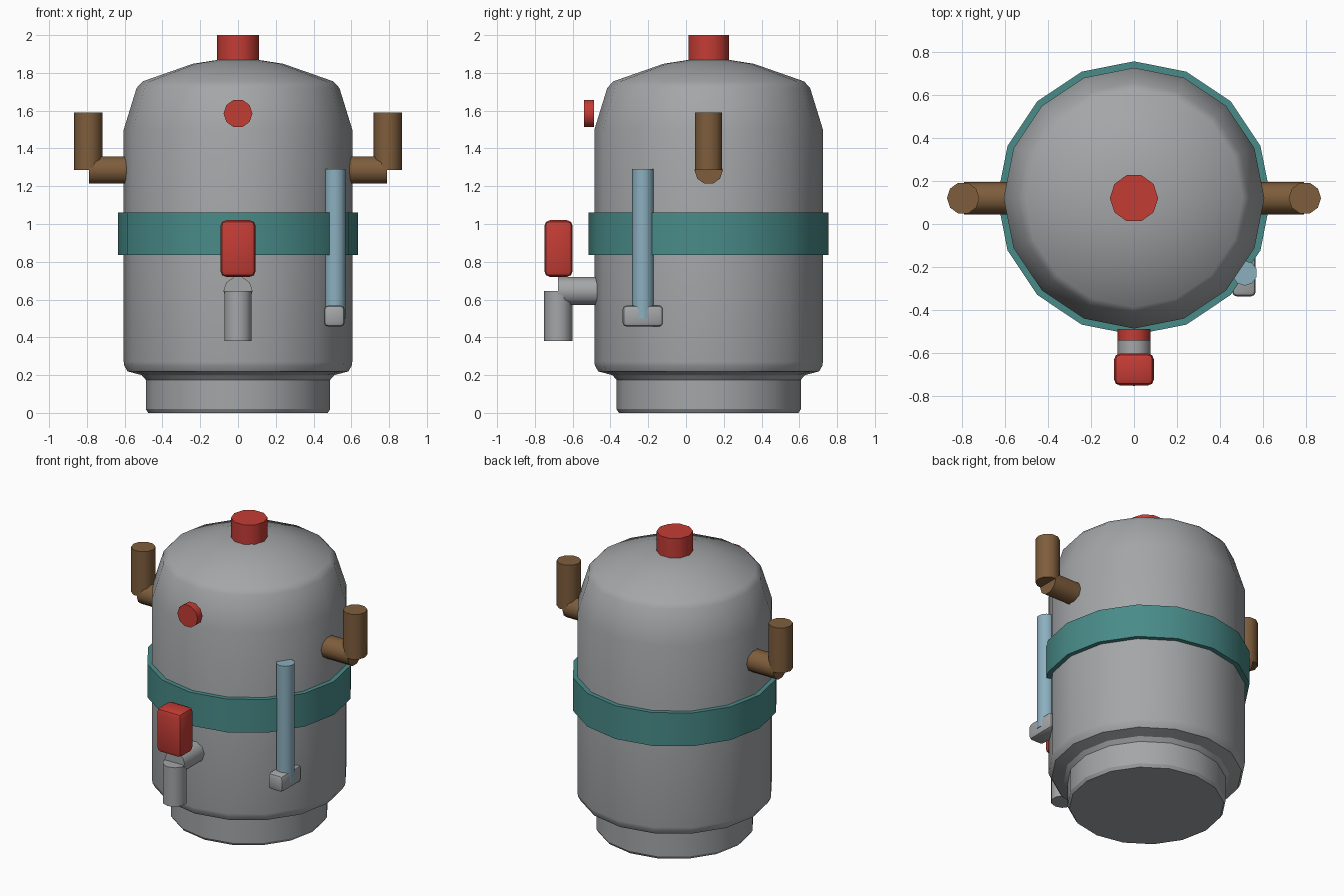
import bpy
import bmesh
import math
from mathutils import Matrix, Vector

default = bpy.data.objects.get("Cube")
if default:
    bpy.data.objects.remove(default, do_unlink=True)


def material(name, rgb):
    m = bpy.data.materials.new(name)
    m.use_nodes = True
    m.diffuse_color = (*rgb, 1)
    m.node_tree.nodes["Principled BSDF"].inputs["Base Color"].default_value = (*rgb, 1)
    return m


GREY = material("steel grey", (0.37, 0.38, 0.39))
RED = material("red", (0.55, 0.045, 0.035))
TEAL = material("teal", (0.065, 0.26, 0.25))
BROWN = material("brown", (0.21, 0.11, 0.045))
BLUE = material("pale blue", (0.26, 0.43, 0.52))
CENTRE_Y = 0.12


def finish(name, bm, mat, angle):
    bmesh.ops.recalc_face_normals(bm, faces=bm.faces)
    mesh = bpy.data.meshes.new(name)
    bm.to_mesh(mesh)
    bm.free()
    mesh.materials.append(mat)
    ob = bpy.data.objects.new(name, mesh)
    bpy.context.collection.objects.link(ob)
    bpy.ops.object.select_all(action="DESELECT")
    ob.select_set(True)
    bpy.context.view_layer.objects.active = ob
    bpy.ops.object.shade_smooth_by_angle(angle=math.radians(angle))
    return ob


def lathe(name, profile, mat, closed=False, sides=16):
    """Turn a (radius, height) profile around the tank axis."""
    bm = bmesh.new()
    rings = []
    for r, z in profile:
        rings.append([bm.verts.new((r * math.cos(a), CENTRE_Y + r * math.sin(a), z))
                      for a in (math.tau * i / sides for i in range(sides))])
    pairs = list(zip(rings, rings[1:]))
    if closed:
        pairs.append((rings[-1], rings[0]))
    else:
        bm.faces.new(rings[0])
        bm.faces.new(rings[-1])
    for lo, hi in pairs:
        for i in range(sides):
            j = (i + 1) % sides
            bm.faces.new((lo[i], lo[j], hi[j], hi[i]))
    return finish(name, bm, mat, 30)


def pipe(name, start, end, radius, mat, spin=0):
    """Ten-sided cylinder along one axis."""
    a, b = Vector(start), Vector(end)
    d = b - a
    turn = Matrix.Identity(4)
    if abs(d.x) > 0:
        turn = Matrix.Rotation(math.pi / 2, 4, "Y")
    elif abs(d.y) > 0:
        turn = Matrix.Rotation(math.pi / 2, 4, "X")
    place = Matrix.Translation((a + b) / 2) @ turn @ Matrix.Rotation(math.radians(spin), 4, "Z")
    bm = bmesh.new()
    bmesh.ops.create_cone(bm, cap_ends=True, segments=10, radius1=radius,
                          radius2=radius, depth=d.length, matrix=place)
    return finish(name, bm, mat, 40)


def block(name, centre, size, bevel, mat):
    bm = bmesh.new()
    bmesh.ops.create_cube(bm, size=1, matrix=Matrix.Translation(centre) @ Matrix.Diagonal((*size, 1)))
    bmesh.ops.bevel(bm, geom=bm.edges[:], offset=bevel, segments=2, profile=0.5, affect="EDGES")
    return finish(name, bm, mat, 35)


# Tank with recessed foot and domed lid
lathe("tank_body", [(0.475, 0), (0.488, 0.02), (0.488, 0.175), (0.51, 0.2), (0.585, 0.22),
                    (0.602, 0.25), (0.605, 0.27), (0.605, 1.5), (0.537, 1.72), (0.505, 1.755),
                    (0.24, 1.848), (0.1, 1.87)], GREY)
lathe("tank_band", [(0.59, 0.835), (0.635, 0.835), (0.635, 1.06), (0.59, 1.06)], TEAL, closed=True)

# Lid knob and front button
pipe("lid_knob", (0, CENTRE_Y, 1.84), (0, CENTRE_Y, 2), 0.112, RED, 90)
pipe("front_button", (0, -0.54, 1.585), (0, -0.488, 1.585), 0.076, RED, 90)

# Elbow handles on both sides
for side, s in (("left", 1), ("right", -1)):
    pipe(side + "_handle_arm", (s * 0.52, CENTRE_Y, 1.285), (s * 0.79, CENTRE_Y, 1.285), 0.075, BROWN)
    pipe(side + "_handle_grip", (s * 0.793, CENTRE_Y, 1.285), (s * 0.793, CENTRE_Y, 1.59), 0.075, BROWN, 90)

# Tap with lever
pipe("tap_pipe", (0, -0.42, 0.645), (0, -0.677, 0.645), 0.077, GREY, 90)
pipe("tap_spout", (0, -0.677, 0.38), (0, -0.677, 0.645), 0.075, GREY)
block("tap_lever", (0, -0.675, 0.87), (0.186, 0.15, 0.3), 0.03, RED)

# Level gauge
pipe("gauge_tube", (0.514, -0.228, 0.5), (0.514, -0.228, 1.29), 0.058, BLUE)
block("gauge_bracket", (0.51, -0.228, 0.513), (0.11, 0.216, 0.112), 0.022, GREY)
